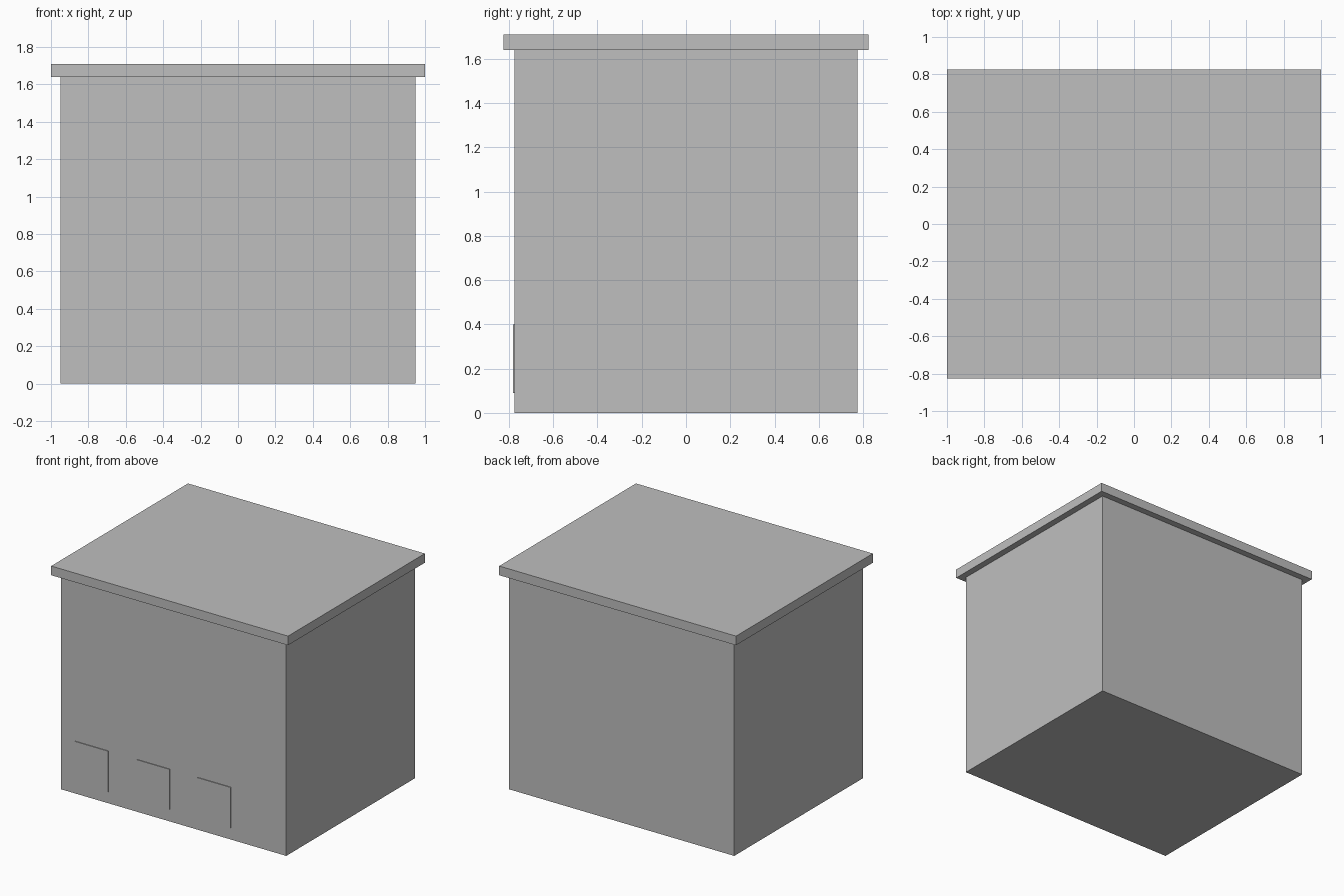
import bpy

cube = bpy.data.objects.get("Cube")
if cube:
    bpy.data.objects.remove(cube, do_unlink=True)

# Single flat grey
GREY = (0.52, 0.52, 0.52, 1.0)
grey = bpy.data.materials.new("plain grey")
grey.use_nodes = True
grey.diffuse_color = GREY
grey.node_tree.nodes["Principled BSDF"].inputs["Base Color"].default_value = GREY


def box(name, x, y, z):
    """Box spanning the given (low, high) ranges."""
    spans = (x, y, z)
    bpy.ops.mesh.primitive_cube_add(size=1)
    ob = bpy.context.object
    ob.name = name
    ob.location = [(lo + hi) / 2 for lo, hi in spans]
    ob.scale = [hi - lo for lo, hi in spans]
    bpy.ops.object.transform_apply(location=True, rotation=False, scale=True)
    ob.data.materials.append(grey)
    return ob


# Main block and overhanging flat roof slab
box("body", (-0.95, 0.95), (-0.775, 0.775), (0, 1.64))
box("roof_slab", (-1, 1), (-0.825, 0.825), (1.64, 1.71))

# Row of thin panels low on the front wall
for i in range(3):
    centre = -0.69 + i * 0.517
    box(f"front_panel_{i + 1}", (centre - 0.14, centre + 0.14),
        (-0.781, -0.774), (0.09, 0.40))
